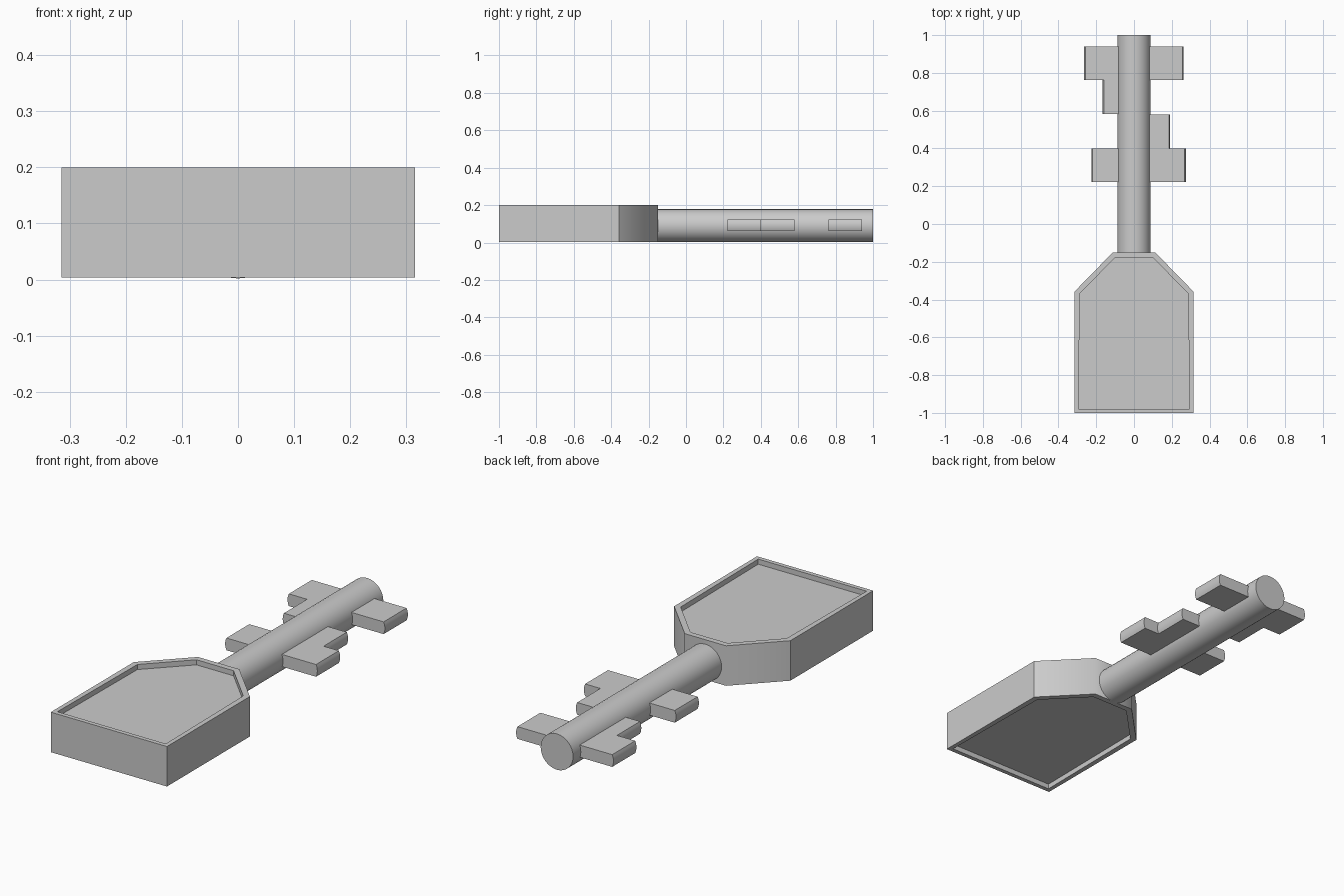
import bpy, bmesh, math
from mathutils import Vector, Matrix

if "Cube" in bpy.data.objects:
    bpy.data.objects.remove(bpy.data.objects["Cube"])


def finish(bm, name):
    bmesh.ops.recalc_face_normals(bm, faces=bm.faces)
    mesh = bpy.data.meshes.new(name)
    bm.to_mesh(mesh)
    bm.free()
    obj = bpy.data.objects.new(name, mesh)
    bpy.context.collection.objects.link(obj)
    return obj


def prism(bm, points, offset):
    """Extrude a closed outline along offset."""
    face = bm.faces.new([bm.verts.new(p) for p in points])
    out = bmesh.ops.extrude_face_region(bm, geom=[face])
    verts = [g for g in out["geom"] if isinstance(g, bmesh.types.BMVert)]
    bmesh.ops.translate(bm, verts=verts, vec=offset)


# Handle: six-sided slab with a recessed panel on top and bottom
Z0, Z1, RIM, RECESS = 0.004, 0.2, 0.03, 0.025
outline = [(-0.315, -1), (0.315, -1), (0.315, -0.358),
           (0.112, -0.15), (-0.112, -0.15), (-0.315, -0.358)]
bm = bmesh.new()
prism(bm, [(x, y, Z0) for x, y in outline], Vector((0, 0, Z1 - Z0)))
bmesh.ops.recalc_face_normals(bm, faces=bm.faces)
for panel in [f for f in bm.faces if abs(f.normal.z) > 0.9]:
    bmesh.ops.inset_region(bm, faces=[panel], thickness=RIM)
    # step the panel straight down into the slab
    direction = -panel.normal.copy()
    out = bmesh.ops.extrude_discrete_faces(bm, faces=[panel])
    bmesh.ops.translate(bm, verts=out["faces"][0].verts, vec=direction * RECESS)
# only the two upright neck edges are soft
for f in bm.faces:
    f.smooth = True
for e in bm.edges:
    a, b = e.verts
    e.smooth = (abs(a.co.z - b.co.z) > 0.15 and abs(a.co.y + 0.15) < 1e-4
                and abs(b.co.y + 0.15) < 1e-4)
finish(bm, "handle")

# Shaft: round bar along y
Y0, Y1, R, ZC = -0.16, 1.0, 0.088, 0.09
bm = bmesh.new()
bmesh.ops.create_cone(bm, cap_ends=True, segments=32, radius1=R, radius2=R, depth=Y1 - Y0,
                      matrix=Matrix.Translation((0, (Y0 + Y1) / 2, ZC)) @ Matrix.Rotation(math.pi / 2, 4, 'X'))
for f in bm.faces:
    f.smooth = len(f.verts) == 4
for e in bm.edges:
    e.smooth = all(f.smooth for f in e.link_faces)
finish(bm, "shaft")

# Teeth: flat bars with slightly rounded outer ends
TZ, HALF, BULGE = 0.092, 0.03, 0.007


def tooth(name, x, y0, y1):
    side = math.copysign(1, x)
    n = 6
    profile = [(side * 0.06, y0, TZ + HALF), (side * 0.06, y0, TZ - HALF)]
    for i in range(n + 1):
        t = -1 + 2 * i / n
        profile.append((x - side * BULGE * t * t, y0, TZ + HALF * t))
    bm = bmesh.new()
    prism(bm, profile, Vector((0, y1 - y0, 0)))
    for f in bm.faces:
        f.smooth = len(f.verts) == 4
    for e in bm.edges:
        e.smooth = e.calc_face_angle(0) < math.radians(30)
    finish(bm, name)


for name, x, y0, y1 in [("left_tip_tooth", -0.265, 0.762, 0.94),
                        ("left_step_tooth", -0.166, 0.583, 0.762),
                        ("left_inner_tooth", -0.226, 0.223, 0.4),
                        ("right_tip_tooth", 0.263, 0.762, 0.94),
                        ("right_step_tooth", 0.191, 0.4, 0.58),
                        ("right_inner_tooth", 0.274, 0.223, 0.4)]:
    tooth(name, x, y0, y1)
